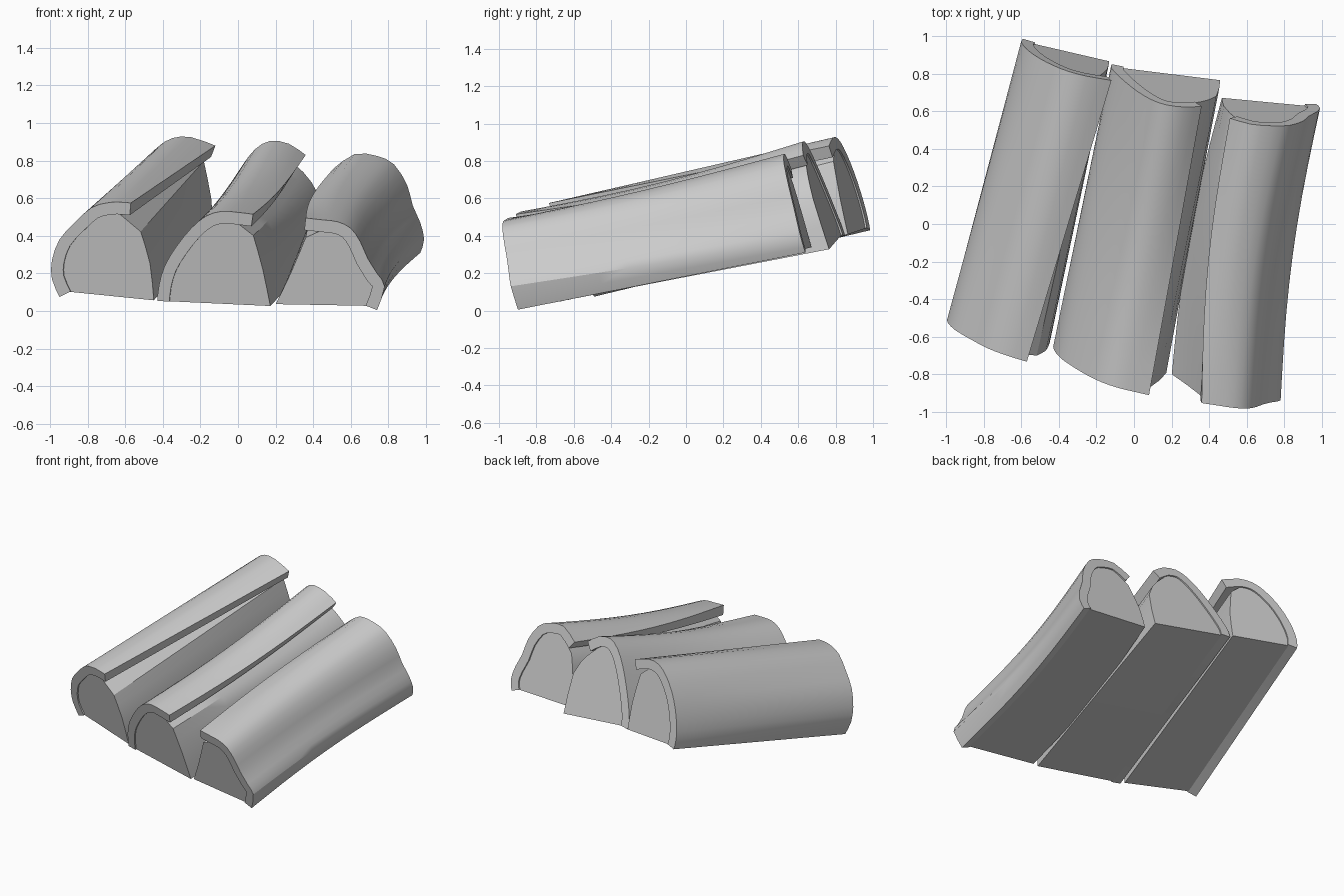
import bpy, bmesh, math
from mathutils import Vector

if "Cube" in bpy.data.objects:
    bpy.data.objects.remove(bpy.data.objects["Cube"])

grey = bpy.data.materials.new("warm_grey")
grey.diffuse_color = (0.6, 0.6, 0.6, 1)
grey.use_nodes = True
grey.node_tree.nodes["Principled BSDF"].inputs["Base Color"].default_value = grey.diffuse_color
STATIONS = 10


def smooth_curve(pts):
    """Catmull-Rom: add a midpoint between each pair of points."""
    p = [Vector(q) for q in pts]
    out = []
    for i in range(len(p) - 1):
        a, b, c, d = p[max(i - 1, 0)], p[i], p[i + 1], p[min(i + 2, len(p) - 1)]
        out += [b, (b + c) * 0.5625 - (a + d) * 0.0625]
    return out + [p[-1]]


def inset(pts, dist, side):
    """Offset an open curve towards the inside of the arch."""
    out = []
    for i, q in enumerate(pts):
        t = (pts[min(i + 1, len(pts) - 1)] - pts[max(i - 1, 0)]).normalized()
        out.append(q + Vector((t.y, -t.x)) * dist * side)
    return out


def on_plane(pts, plane):
    """Place x,z points on the slanted end plane."""
    x0, y0, z0, kx, kz = plane
    return [Vector((p.x, y0 + kx * (p.x - x0) + kz * (p.y - z0), p.y)) for p in pts]


def loft(name, front, back, bend, t0=0.0, t1=1.0):
    bm = bmesh.new()
    rings = []
    base = min(p.z for p in front)
    for s in range(STATIONS + 1):
        t = t0 + (t1 - t0) * s / STATIONS
        w = math.sin(math.pi * t)
        ring = []
        for a, b in zip(front, back):
            p = a.lerp(b, t)
            lift = min(1, max(0, (a.z - base) / 0.45))
            ring.append(bm.verts.new(p + Vector((bend[0] * w, 0, bend[1] * w * lift))))
        rings.append(ring)
    n = len(front)
    for r, q in zip(rings, rings[1:]):
        for i in range(n):
            j = (i + 1) % n
            bm.faces.new((r[i], r[j], q[j], q[i]))
    bm.faces.new(rings[0])
    bm.faces.new(rings[-1])
    bmesh.ops.recalc_face_normals(bm, faces=bm.faces)
    me = bpy.data.meshes.new(name)
    bm.to_mesh(me)
    bm.free()
    me.materials.append(grey)
    ob = bpy.data.objects.new(name, me)
    bpy.context.collection.objects.link(ob)
    bpy.ops.object.select_all(action='DESELECT')
    ob.select_set(True)
    bpy.context.view_layer.objects.active = ob
    bpy.ops.object.shade_smooth_by_angle(angle=math.radians(30))


def slab(name, side, front, back, front_plane, back_plane, bend=(0, 0)):
    """A filled core with a curved shell from the foot over to a lip."""
    shells, cores = [], []
    for (arch, wall), plane in ((front, front_plane), (back, back_plane)):
        outer = smooth_curve(arch)
        inner = inset(outer, 0.065, side)
        shells.append(on_plane(outer + inner[::-1], plane))
        core = inset(outer, 0.058, side)[:-2]
        cores.append(on_plane(core + smooth_curve(wall), plane))
    loft(name + "_shell", shells[0], shells[1], bend)
    loft(name + "_core", cores[0], cores[1], bend, 0.006, 0.994)


# left piece: foot on the left, lip on the right
slab("left", 1,
     ([(-.95, .075), (-.99, .17), (-.99, .27), (-.95, .38), (-.87, .47),
       (-.78, .55), (-.7, .575), (-.64, .58), (-.57, .575)],
      [(-.52, .42), (-.47, .25), (-.45, .055)]),
     ([(-.59, .43), (-.6, .5), (-.585, .6), (-.55, .7), (-.5, .79),
       (-.43, .87), (-.35, .92), (-.25, .925), (-.12, .88)],
      [(-.18, .8), (-.14, .6), (-.13, .41)]),
     (-.92, -.5, .08, -.31, -.25), (-.59, .985, .43, -.25, -.23))

# middle piece: same way round, with a slight sag
slab("middle", 1,
     ([(-.43, .055), (-.42, .14), (-.39, .24), (-.33, .34), (-.25, .44),
       (-.17, .505), (-.09, .53), (0, .525), (.08, .515)],
      [(.08, .4), (.13, .22), (.17, .025)]),
     ([(-.12, .40), (-.12, .46), (-.09, .55), (-.04, .66), (.02, .77),
       (.09, .86), (.17, .905), (.27, .89), (.36, .83)],
      [(.35, .74), (.44, .6), (.46, .33)]),
     (-.4, -.66, .05, -.26, -.27), (-.1, .85, .39, -.17, -.33), (0, -.03))

# right piece: turned over, foot on the right and lip on the left
slab("right", -1,
     ([(.74, .005), (.78, .13), (.74, .2), (.69, .28), (.65, .37),
       (.6, .44), (.53, .475), (.45, .485), (.36, .495)],
      [(.36, .39), (.28, .2), (.2, .035)]),
     ([(.97, .31), (.99, .38), (.97, .47), (.93, .56), (.9, .67),
       (.83, .78), (.74, .825), (.62, .835), (.51, .76)],
      [(.53, .68), (.48, .5), (.47, .34)]),
     (.2, -.81, .04, -.18, -.25), (.47, .68, .34, -.1, -.27), (-.04, -.015))
